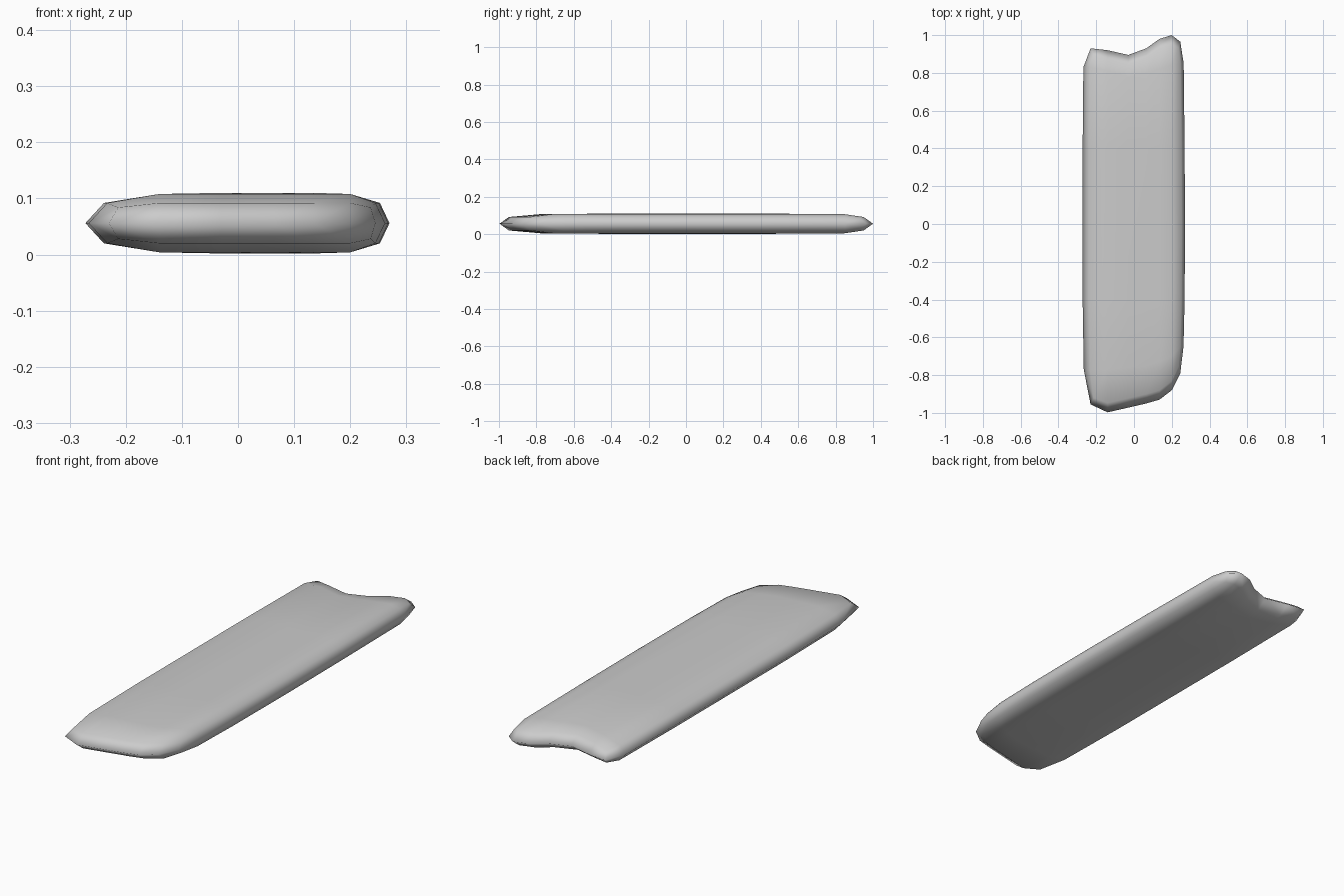
import bpy, bmesh

if "Cube" in bpy.data.objects:
    bpy.data.objects.remove(bpy.data.objects["Cube"])

# Columns run left to right, rows run front to back
COLS = [-0.23, -0.14, -0.03, 0.065, 0.135, 0.2, 0.245]
FRONT = [-0.955, -0.997, -0.972, -0.95, -0.93, -0.88, -0.79]
BACK = [0.93, 0.92, 0.895, 0.93, 0.98, 1.0, 0.965]
FRONT_IN = [-0.77, -0.77, -0.76, -0.75, -0.73, -0.70, -0.65]
BACK_IN = [0.83, 0.81, 0.78, 0.80, 0.82, 0.84, 0.85]
ROWS = [FRONT, FRONT_IN] + [[y] * 7 for y in (-0.4, 0.0, 0.4)] + [BACK_IN, BACK]
LEFT = [-0.23, -0.266, -0.272, -0.272, -0.272, -0.268, -0.23]
RIGHT = [0.245, 0.262, 0.268, 0.27, 0.268, 0.263, 0.245]
N, MID = 7, 0.056


def outline(i, j):
    x = LEFT[j] if i == 0 else RIGHT[j] if i == N - 1 else COLS[i]
    return x, ROWS[j][i]


def face_point(i, j, side):
    """Point on the top (+1) or bottom (-1) face, inset and lowered at the rim."""
    x, y = outline(i, j)
    on_x, on_y = i in (0, N - 1), j in (0, N - 1)
    if on_x:
        x += (0.033 if i == 0 else -0.017) * (0.5 if on_y else 1)
    if on_y:
        y += (0.05 if j == 0 else -0.05) * (0.7 if on_x else 1)
    if on_x and on_y:
        h = 0.028
    elif on_x or on_y:
        h = 0.036
    elif i in (1, N - 2) or j in (1, N - 2):
        h = 0.052
    else:
        h = 0.054
    return x, y, MID + side * h


bm = bmesh.new()

# Walk around the rim, counter-clockwise
rim = ([(i, 0) for i in range(N - 1)] + [(N - 1, j) for j in range(N - 1)]
       + [(i, N - 1) for i in range(N - 1, 0, -1)] + [(0, j) for j in range(N - 1, 0, -1)])
middle = {ij: bm.verts.new((*outline(*ij), MID)) for ij in rim}

# Top and bottom faces, each joined to the middle rim
for side in (1, -1):
    grid = {(i, j): bm.verts.new(face_point(i, j, side)) for i in range(N) for j in range(N)}
    for i in range(N - 1):
        for j in range(N - 1):
            bm.faces.new([grid[i, j], grid[i + 1, j], grid[i + 1, j + 1], grid[i, j + 1]])
    for a, b in zip(rim, rim[1:] + rim[:1]):
        bm.faces.new([middle[a], middle[b], grid[b], grid[a]])

bmesh.ops.recalc_face_normals(bm, faces=bm.faces)
for f in bm.faces:
    f.smooth = True

mesh = bpy.data.meshes.new("worn_plank")
bm.to_mesh(mesh)
bm.free()
bpy.context.collection.objects.link(bpy.data.objects.new("worn_plank", mesh))
